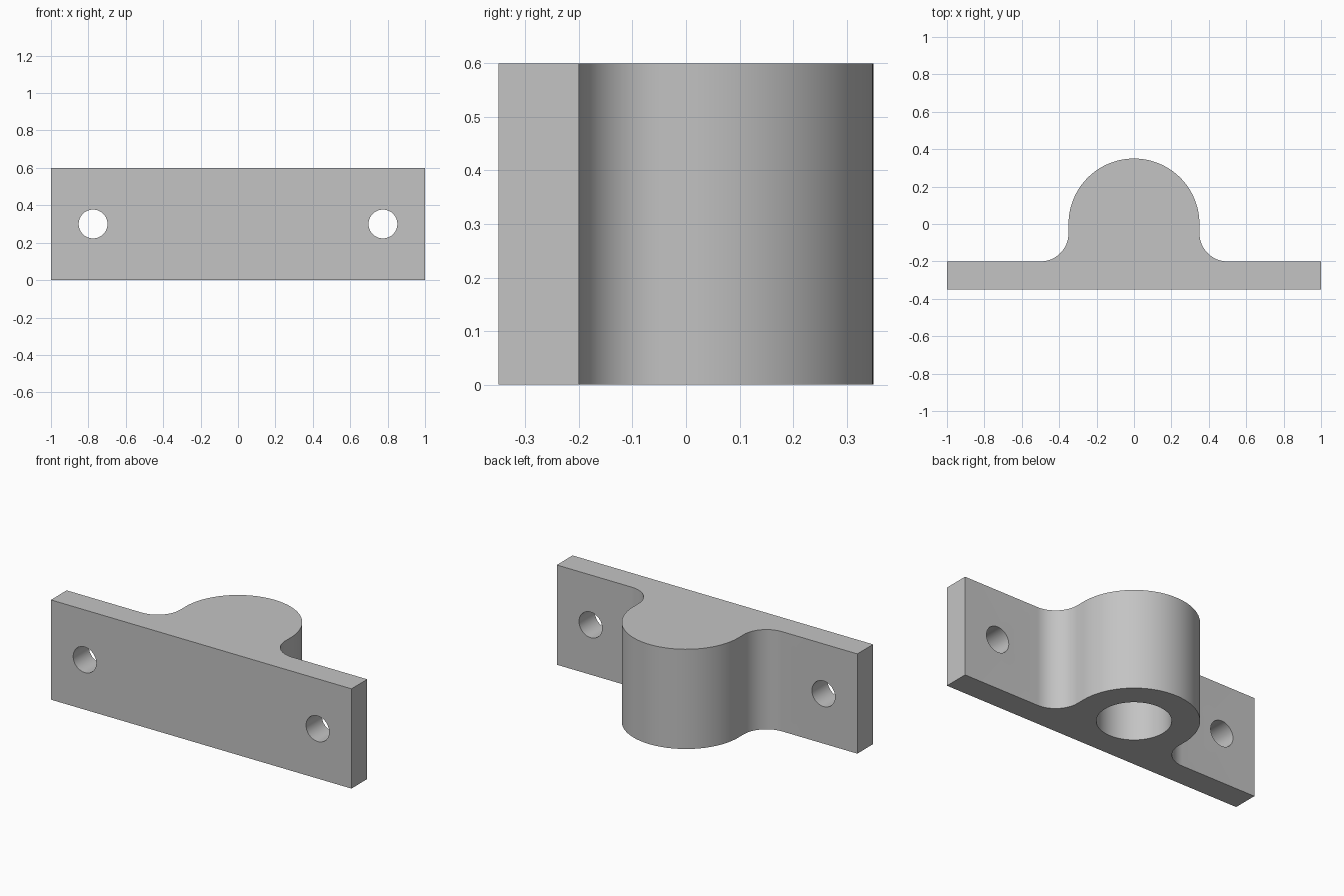
import bpy, bmesh, math
from mathutils import Vector

cube = bpy.data.objects.get("Cube")
if cube:
    bpy.data.objects.remove(cube, do_unlink=True)

HEIGHT = 0.6
BACK, FACE = -0.35, -0.2      # flange outer and inner planes
BOSS_R, FILLET = 0.35, 0.15

grey = bpy.data.materials.new("plain grey")
grey.use_nodes = True
colour = (0.55, 0.55, 0.55, 1)
grey.diffuse_color = colour
grey.node_tree.nodes["Principled BSDF"].inputs["Base Color"].default_value = colour


def arc(cx, cy, r, start, end, steps):
    angles = [math.radians(start + (end - start) * i / steps) for i in range(steps + 1)]
    return [(cx + r * math.cos(a), cy + r * math.sin(a)) for a in angles]


def cutter(name, radius, depth, location, rotation=(0, 0, 0)):
    bpy.ops.mesh.primitive_cylinder_add(vertices=64, radius=radius, depth=depth,
                                        location=location, rotation=rotation)
    obj = bpy.context.object
    obj.name = name
    obj.hide_render = True
    return obj


# Bracket outline: flange, fillets and rounded boss, extruded upward
outline = [(-1, BACK), (1, BACK), (1, FACE)]
outline += arc(BOSS_R + FILLET, FACE + FILLET, FILLET, 270, 180, 20)
outline += arc(0, 0, BOSS_R, 0, 180, 64)
outline += arc(-BOSS_R - FILLET, FACE + FILLET, FILLET, 0, -90, 20)
outline.append((-1, FACE))

bm = bmesh.new()
base = bm.faces.new([bm.verts.new((x, y, 0)) for x, y in outline])
top = bmesh.ops.extrude_face_region(bm, geom=[base])["geom"]
bmesh.ops.translate(bm, vec=Vector((0, 0, HEIGHT)),
                    verts=[v for v in top if isinstance(v, bmesh.types.BMVert)])
bmesh.ops.recalc_face_normals(bm, faces=bm.faces)
mesh = bpy.data.meshes.new("bracket")
bm.to_mesh(mesh)
bm.free()
mesh.materials.append(grey)
bracket = bpy.data.objects.new("bracket", mesh)
bpy.context.collection.objects.link(bracket)

# Blind bore from below, and a bolt hole through each flange
bore_depth = 0.45
cutters = [cutter("bore_cutter", 0.2, 2 * bore_depth, (0, 0, 0))]
for side, name in ((1, "left"), (-1, "right")):
    cutters.append(cutter(name + "_hole_cutter", 0.077, 0.5,
                          (side * 0.775, (BACK + FACE) / 2, HEIGHT / 2),
                          (math.pi / 2, 0, 0)))

bpy.ops.object.select_all(action="DESELECT")
bracket.select_set(True)
bpy.context.view_layer.objects.active = bracket
for c in cutters:
    mod = bracket.modifiers.new(c.name, "BOOLEAN")
    mod.operation = "DIFFERENCE"
    mod.solver = "EXACT"
    mod.object = c
    bpy.ops.object.modifier_apply(modifier=mod.name)
for c in cutters:
    bpy.data.objects.remove(c, do_unlink=True)

bpy.ops.object.shade_smooth_by_angle(angle=math.radians(30))
